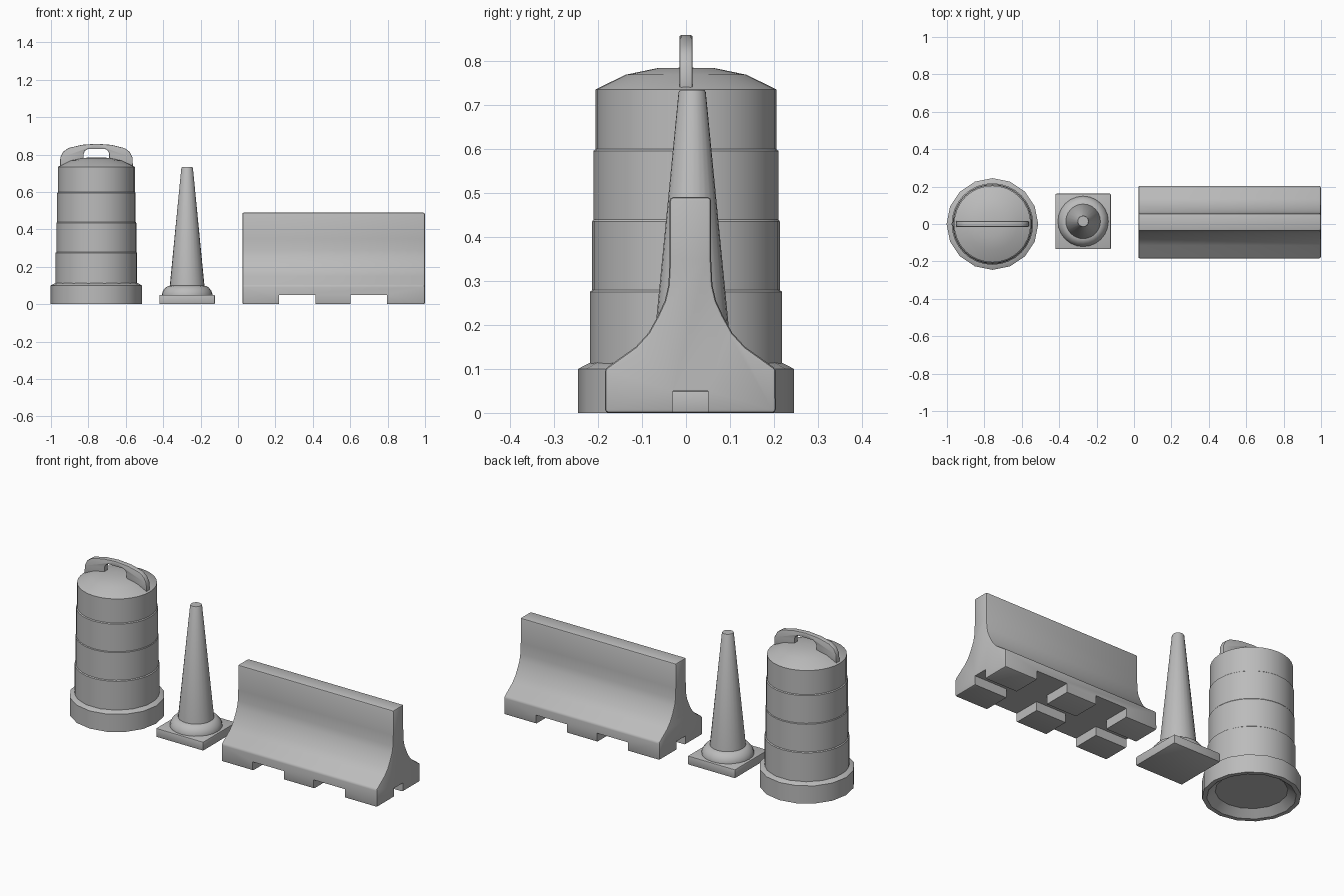
import bpy, bmesh, math
from mathutils import Matrix, Vector

old = bpy.data.objects.get("Cube")
if old:
    bpy.data.objects.remove(old)

grey = bpy.data.materials.new("plain grey")
grey.use_nodes = True
grey.diffuse_color = (0.5, 0.5, 0.5, 1)
grey.node_tree.nodes["Principled BSDF"].inputs["Base Color"].default_value = (0.5, 0.5, 0.5, 1)


def finish(name, bm, place, bevel=0, segments=2):
    """Turn a bmesh into a placed object, rounding its sharp edges."""
    bmesh.ops.recalc_face_normals(bm, faces=bm.faces)
    if bevel:
        sharp = [e for e in bm.edges if e.calc_face_angle(0) > math.radians(40)]
        bmesh.ops.bevel(bm, geom=sharp, offset=bevel, segments=segments,
                        affect='EDGES', profile=0.5, clamp_overlap=True)
    mesh = bpy.data.meshes.new(name)
    bm.to_mesh(mesh)
    bm.free()
    mesh.materials.append(grey)
    ob = bpy.data.objects.new(name, mesh)
    ob.location = place
    bpy.context.collection.objects.link(ob)
    return ob


def smooth(ob, angle=30):
    bpy.ops.object.select_all(action='DESELECT')
    ob.select_set(True)
    bpy.context.view_layer.objects.active = ob
    bpy.ops.object.shade_smooth_by_angle(angle=math.radians(angle))


def lathe(name, profile, sides, place):
    """Revolve (radius, height) points; both ends are closed with a cap."""
    bm = bmesh.new()
    rings = []
    for r, z in profile:
        rings.append([bm.verts.new((r * math.cos(i * math.tau / sides),
                                    r * math.sin(i * math.tau / sides), z))
                      for i in range(sides)])
    for a, b in zip(rings, rings[1:]):
        for i in range(sides):
            j = (i + 1) % sides
            bm.faces.new((a[i], a[j], b[j], b[i]))
    bm.faces.new(rings[0])
    bm.faces.new(rings[-1])
    ob = finish(name, bm, place)
    smooth(ob)
    return ob


def prism(name, points, direction, place, bevel=0):
    """Extrude a closed outline, centred along the direction."""
    bm = bmesh.new()
    d = Vector(direction)
    face = bm.faces.new([bm.verts.new(Vector(p) - d / 2) for p in points])
    new = bmesh.ops.extrude_face_region(bm, geom=[face])["geom"]
    bmesh.ops.translate(bm, vec=d, verts=[v for v in new if isinstance(v, bmesh.types.BMVert)])
    return finish(name, bm, place, bevel)


def box(name, size, place, bevel=0):
    bm = bmesh.new()
    bmesh.ops.create_cube(bm, size=1, matrix=Matrix.Diagonal((*size, 1)))
    return finish(name, bm, place, bevel)


# Traffic drum: stepped body with a domed lid
drum = (-0.757, 0, 0)
tiers = [(0.218, 0.275), (0.213, 0.435), (0.210, 0.595), (0.205, 0.735)]
body, low = [], 0.06
for radius, high in tiers:
    body += [(radius, low), (radius, high)]
    low = high + 0.004
body += [(0.137, 0.768), (0.065, 0.783), (0.01, 0.784)]
lathe("drum_body", body, 32, drum)

# Weighted base ring with a recessed underside
lathe("drum_base", [(0.18, 0.035), (0.222, 0), (0.245, 0), (0.245, 0.1),
                    (0.218, 0.114), (0.2, 0.114)], 16, drum)

# Arched carrying handle with a finger opening
half = [(0.195, 0.733), (0.193, 0.785), (0.178, 0.815), (0.15, 0.835), (0.08, 0.852)]
opening = [(0.048, 0.829), (0.062, 0.82), (0.068, 0.805), (0.068, 0.733)]
outline = [(-x, z) for x, z in half] + [(0, 0.858)] + half[::-1]
outline += opening[::-1] + [(-x, z) for x, z in opening]
handle = prism("drum_handle", [(x, 0, z) for x, z in outline], (0, 0.03, 0), drum, 0.004)
smooth(handle, 40)

# Traffic cone: square foot, rounded collar and tapered shaft
cone = (-0.272, 0.014, 0)
smooth(box("cone_foot", (0.296, 0.296, 0.05), (cone[0], cone[1], 0.025), 0.005))
lathe("cone_collar", [(0.135, 0.045), (0.135, 0.055), (0.129, 0.073), (0.115, 0.09),
                      (0.1, 0.098), (0.085, 0.1)], 24, cone)
lathe("cone_shaft", [(0.093, 0.095), (0.031, 0.728), (0.028, 0.733)], 24, cone)

# Road barrier: flared cross-section, same on both sides
side = [(0.194, 0), (0.194, 0.1), (0.124, 0.15), (0.095, 0.182), (0.074, 0.22),
        (0.058, 0.255), (0.05, 0.29), (0.047, 0.35), (0.047, 0.49)]
section = side + [(-y, z) for y, z in side[::-1]]
barrier = prism("barrier", [(0, y, z) for y, z in section], (0.975, 0, 0),
                (0.511, 0.01, 0), 0.008)

# Lifting slots: two across and one along, leaving six feet
slots = [((0.195, 1, 0.1), (0.318, 0.01, 0)),
         ((0.195, 1, 0.1), (0.7, 0.01, 0)),
         ((2, 0.08, 0.1), (0.511, 0.01, 0))]
for size, place in slots:
    cutter = box("slot_cutter", size, place)
    cutter.hide_render = True
    cut = barrier.modifiers.new("slot", 'BOOLEAN')
    cut.operation, cut.solver, cut.object = 'DIFFERENCE', 'EXACT', cutter
    bpy.context.view_layer.objects.active = barrier
    bpy.ops.object.modifier_apply(modifier=cut.name)
    bpy.data.objects.remove(cutter)
smooth(barrier, 32)
